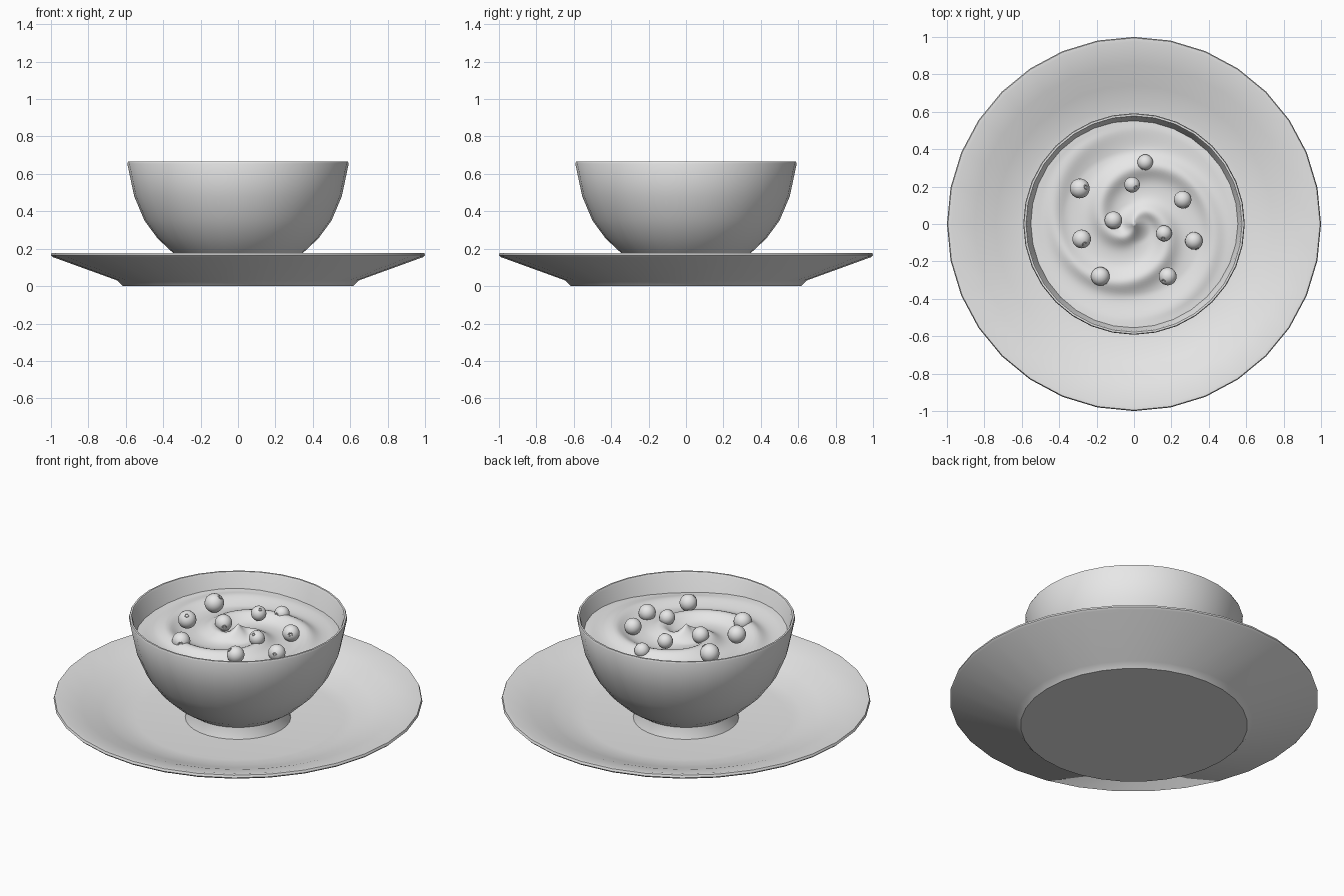
import bpy, bmesh, math
from mathutils import Vector

cube = bpy.data.objects.get("Cube")
if cube:
    bpy.data.objects.remove(cube)

GREY = (0.8, 0.8, 0.8, 1.0)
mat = bpy.data.materials.new("light_grey")
mat.use_nodes = True
mat.diffuse_color = GREY
for node in mat.node_tree.nodes:
    if node.type == "BSDF_PRINCIPLED":
        node.inputs["Base Color"].default_value = GREY


def lathe(name, profile, steps=32, angle=30, shape=None):
    """Spin an (r, z) profile round z; shape optionally remaps each point."""
    bm = bmesh.new()
    verts = [bm.verts.new((r, 0, z)) for r, z in profile]
    edges = [bm.edges.new(pair) for pair in zip(verts, verts[1:])]
    bmesh.ops.spin(bm, geom=verts + edges, cent=(0, 0, 0), axis=(0, 0, 1),
                   angle=math.tau, steps=steps)
    bmesh.ops.remove_doubles(bm, verts=bm.verts[:], dist=0.0002)
    bmesh.ops.recalc_face_normals(bm, faces=bm.faces[:])
    if shape:
        for v in bm.verts:
            v.co.z = shape(v.co)
        bm.normal_update()
        if sum(f.normal.z for f in bm.faces) < 0:
            bmesh.ops.reverse_faces(bm, faces=bm.faces[:])
    mesh = bpy.data.meshes.new(name)
    bm.to_mesh(mesh)
    bm.free()
    mesh.materials.append(mat)
    obj = bpy.data.objects.new(name, mesh)
    bpy.context.collection.objects.link(obj)
    bpy.ops.object.select_all(action="DESELECT")
    obj.select_set(True)
    bpy.context.view_layer.objects.active = obj
    bpy.ops.object.shade_smooth_by_angle(angle=math.radians(angle))
    return obj


# Plate with a flat base and a wide sloping rim
lathe("plate", [(0, 0), (0.615, 0), (0.645, 0.03), (0.99, 0.155), (1.0, 0.165),
                (0.995, 0.178), (0.975, 0.178), (0.85, 0.145), (0.74, 0.105),
                (0.63, 0.07), (0.55, 0.062), (0, 0.062)])

# Bowl: flared foot, rounded outside, thin lip and inner wall
lathe("bowl", [(0, 0.058), (0.288, 0.058), (0.275, 0.09), (0.268, 0.125),
               (0.35, 0.18), (0.43, 0.255), (0.50, 0.35), (0.555, 0.48),
               (0.592, 0.655), (0.588, 0.665), (0.578, 0.665), (0.572, 0.655),
               (0.537, 0.48), (0.48, 0.36), (0.35, 0.21), (0, 0.17)], angle=40)


# Cream: a two-armed swirl that calms down towards the bowl and peaks in the middle
def swirl(p):
    r, a = math.hypot(p.x, p.y), math.atan2(p.y, p.x)
    phase = 2 * a + 23 * r - 3.7
    wave = math.sin(phase + math.pi / 2 + 0.45 * math.sin(phase))
    fade = min(1, r / 0.1) * max(0, min(1, (0.52 - r) / 0.14))
    tip = 0.06 * max(0, 1 - r / 0.1) ** 2
    edge = 0.012 * math.sin(3 * a + 1) * min(1, r / 0.55) ** 4
    return 0.562 + 0.02 * wave * fade + tip + edge


RINGS = 44
lathe("cream", [(0.557 * i / RINGS, 0.56) for i in range(RINGS + 1)],
      steps=96, angle=60, shape=swirl)

# Berries: x, y, z, radius, crown tilt, crown direction
berries = [
    (-0.29, 0.19, 0.595, 0.053, 40, 15), (0.06, 0.33, 0.572, 0.042, 80, -100),
    (-0.01, 0.21, 0.60, 0.042, 35, -35), (0.26, 0.13, 0.585, 0.047, 75, -60),
    (-0.11, 0.02, 0.59, 0.047, 95, -50), (-0.28, -0.08, 0.602, 0.05, 38, -60),
    (0.16, -0.05, 0.597, 0.043, 40, -100), (0.32, -0.09, 0.568, 0.047, 80, -70),
    (-0.18, -0.28, 0.577, 0.05, 85, -60), (0.18, -0.28, 0.592, 0.048, 45, -130),
]
# Round body ending in a small raised crown with a dimple
body = [(math.sin(t), -math.cos(t)) for t in
        (math.radians(14 * i) for i in range(12))]
crown = [(0.25, 0.97), (0.23, 1.03), (0.17, 1.02), (0.12, 0.92), (0, 0.9)]
for n, (x, y, z, radius, tilt, turn) in enumerate(berries, 1):
    berry = lathe(f"berry_{n}", [(r * radius, h * radius) for r, h in body + crown],
                  steps=20)
    berry.location = Vector((x, y, z))
    berry.rotation_euler = (0, math.radians(tilt), math.radians(turn))
